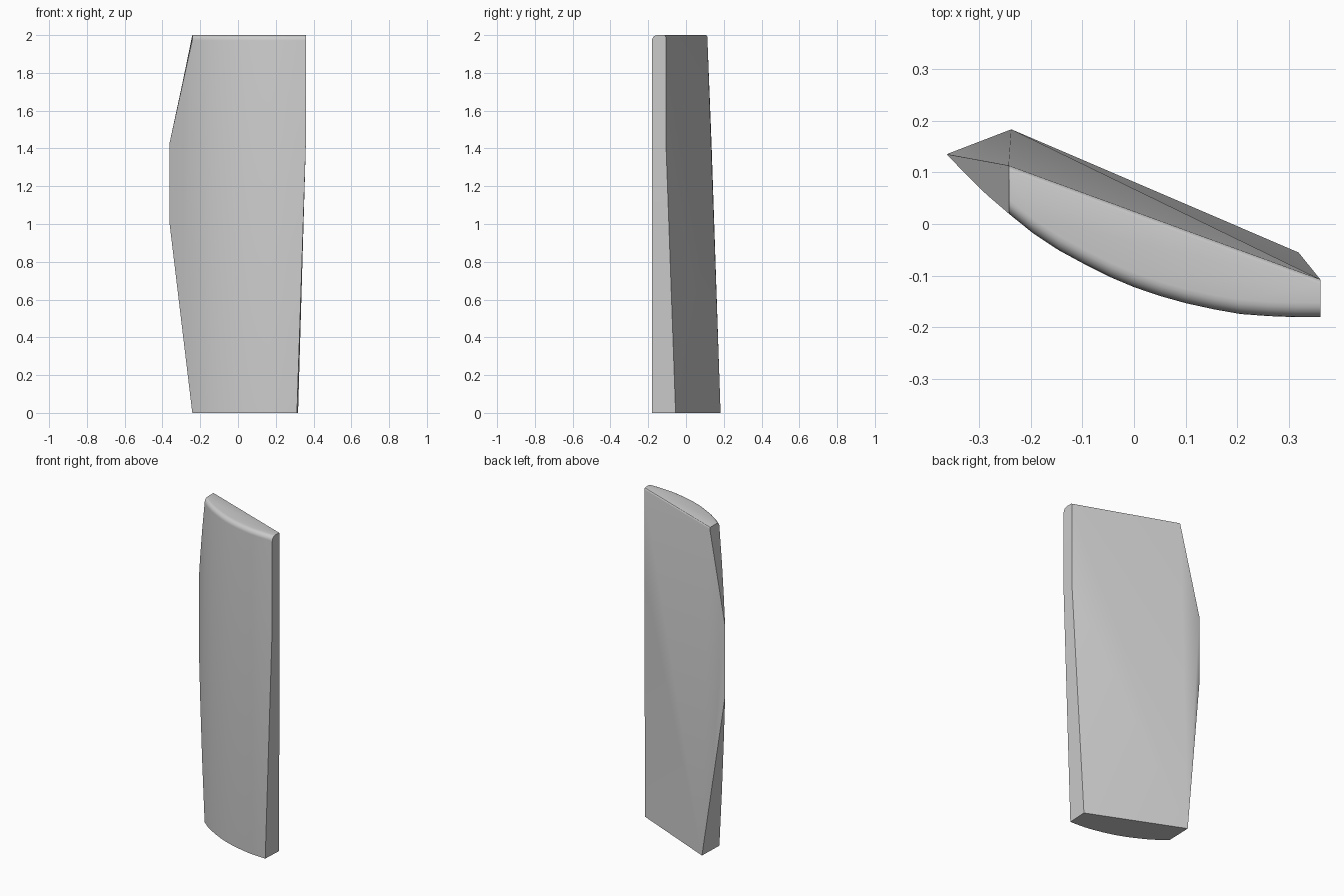
import bpy, bmesh, math

old = bpy.data.objects.get("Cube")
if old:
    bpy.data.objects.remove(old, do_unlink=True)

# Plan curve of the bowed front face (x, y), from the sharp edge to the blunt edge
PLAN = [(-.362, .135), (-.325, .096), (-.285, .057), (-.242, .020), (-.195, -.018),
        (-.145, -.051), (-.095, -.078), (-.045, -.103), (0, -.122), (.05, -.139),
        (.10, -.153), (.155, -.165), (.206, -.174), (.26, -.178), (.312, -.180), (.36, -.180)]
L, R = 3, 14            # columns where the sloping side cuts begin
H = 2.0                 # height
RF, RB = .028, .010     # top edge rounding, front and back


def low(x):
    """Lower limit of the front face."""
    if x < PLAN[L][0]:
        return (PLAN[L][0] - x) / (PLAN[L][0] - PLAN[0][0])
    return max(0, (x - PLAN[R][0]) / (PLAN[-1][0] - PLAN[R][0]) * 1.45)


def high(x):
    """Upper limit of the front face, where the rounding starts."""
    t = max(0, (PLAN[L][0] - x) / (PLAN[L][0] - PLAN[0][0]))
    return H - RF + t * (1.43 - H + RF)


bm = bmesh.new()
V = lambda x, y, z: bm.verts.new((x, y, z))
F = lambda *v: bm.faces.new(v)

# Bowed front face, as vertical strips
lo = [V(x, y, low(x)) for x, y in PLAN]
hi = [V(x, y, high(x)) for x, y in PLAN]
for i in range(len(PLAN) - 1):
    F(lo[i], lo[i + 1], hi[i + 1], hi[i])

# Rounded front top edge
rows = [hi[L:]]
STEPS = 5
for k in range(1, STEPS + 1):
    a = math.pi / 2 * k / STEPS
    rows.append([V(x, y + RF * (1 - math.cos(a)), H - RF + RF * math.sin(a))
                 for x, y in PLAN[L:]])

# Rounded back top edge, from the top face down to the back
back_rows = []
for k in range(4):
    a = math.pi / 2 * k / 3
    dy, dz = RB * (1 - math.sin(a)), RB * (1 - math.cos(a))
    back_rows.append([V(PLAN[L][0], .113 - dy, H - dz), V(.36, -.107 - dy, H - dz)])
for r0, r1 in zip(rows, rows[1:]):
    for i in range(len(r0) - 1):
        F(r0[i], r0[i + 1], r1[i + 1], r1[i])
for r0, r1 in zip(back_rows, back_rows[1:]):
    F(r0[0], r0[1], r1[1], r1[0])

# Top face
F(*rows[-1], back_rows[0][1], back_rows[0][0])

# Back face, fanned out from the lower corner
corner = V(-.237, .183, 0)
r_bot, r_mid = V(.318, -.055, 0), V(.36, -.107, 1.45)
rim = [r_bot, r_mid, back_rows[-1][1], back_rows[-1][0], hi[0], lo[0]]
for a, b in zip(rim, rim[1:]):
    F(corner, a, b)

# Bottom face and the sloping side cuts
F(corner, r_bot, *reversed(lo[L:R + 1]))
F(corner, *reversed(lo[:L + 1][::-1]))
F(r_bot, r_mid, lo[-1], lo[R])
F(lo[-1], *[r[-1] for r in rows], *[r[1] for r in back_rows], r_mid)
F(*hi[:L], *[r[0] for r in rows], *[r[0] for r in back_rows])

bmesh.ops.recalc_face_normals(bm, faces=bm.faces)
mesh = bpy.data.meshes.new("curved_panel")
bm.to_mesh(mesh)
bm.free()
panel = bpy.data.objects.new("curved_panel", mesh)
bpy.context.collection.objects.link(panel)

# Plain grey finish
mat = bpy.data.materials.new("light_grey")
mat.use_nodes = True
grey = (.6, .6, .6, 1)
mat.diffuse_color = grey
mat.node_tree.nodes["Principled BSDF"].inputs["Base Color"].default_value = grey
mesh.materials.append(mat)

bpy.ops.object.select_all(action='DESELECT')
panel.select_set(True)
bpy.context.view_layer.objects.active = panel
bpy.ops.object.shade_smooth_by_angle(angle=math.radians(30))
